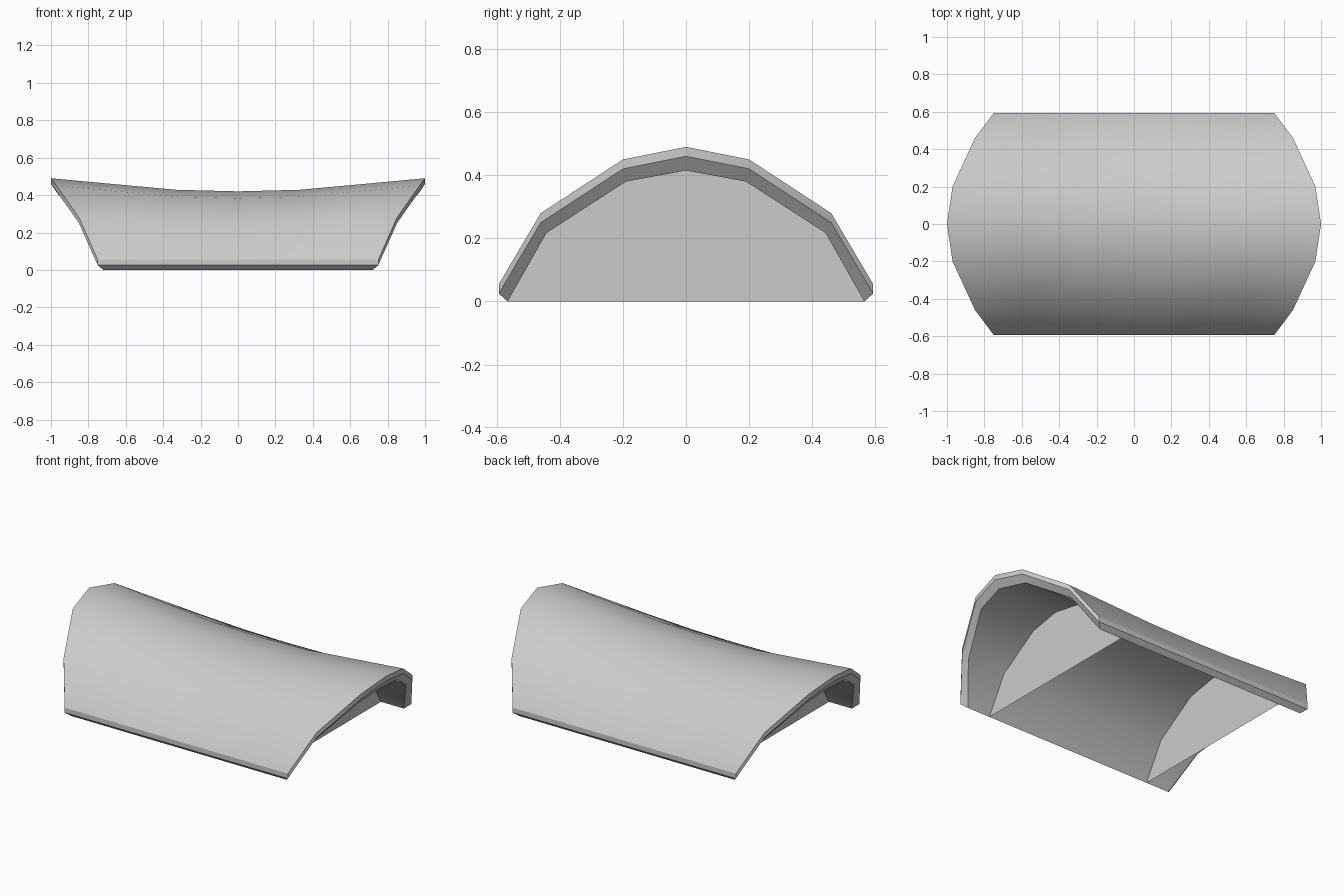
import bpy, bmesh

if "Cube" in bpy.data.objects:
    bpy.data.objects.remove(bpy.data.objects["Cube"])

# Half cross-sections, ridge to eave: (end x, y, end z, middle z)
OUTER = [(1.0, 0.0, 0.49, 0.42), (0.97, 0.20, 0.45, 0.383),
         (0.85, 0.46, 0.28, 0.25), (0.75, 0.593, 0.055, 0.055)]
INNER = [(0.97, 0.0, 0.415), (0.94, 0.19, 0.38),
         (0.82, 0.442, 0.217), (0.72, 0.565, 0.0)]
STATIONS = [-1, -0.66, -0.33, 0, 0.33, 0.66, 1]
SAG = {0: 0.0, 0.33: 0.12, 0.66: 0.55, 1: 1.0}
RIM = 0.03


def mirrored(half):
    """Full section from -y to +y."""
    return [(p[0], -p[1], *p[2:]) for p in half[:0:-1]] + list(half)


def make_object(name, bm):
    mesh = bpy.data.meshes.new(name)
    bmesh.ops.recalc_face_normals(bm, faces=bm.faces)
    bm.to_mesh(mesh)
    bm.free()
    ob = bpy.data.objects.new(name, mesh)
    bpy.context.collection.objects.link(ob)
    return ob


# Saddle-shaped canopy: sagging outer skin, straight inner vault, bevelled rim
bm = bmesh.new()
outer = [[bm.verts.new((t * x, y, zm + (ze - zm) * SAG[abs(t)])) for t in STATIONS]
         for x, y, ze, zm in mirrored(OUTER)]
inner = [[bm.verts.new((t * x, y, z)) for t in STATIONS]
         for x, y, z in mirrored(INNER)]


def skin(grid):
    for a, b in zip(grid, grid[1:]):
        for i in range(len(a) - 1):
            bm.faces.new((a[i], a[i + 1], b[i + 1], b[i]))


def border(grid):
    return (grid[0][:-1] + [r[-1] for r in grid[:-1]]
            + grid[-1][:0:-1] + [r[0] for r in grid[:0:-1]])


skin(outer)
skin(inner)
top_ring = border(outer)
mid_ring = [bm.verts.new((v.co.x, v.co.y, v.co.z - RIM)) for v in top_ring]
low_ring = border(inner)
n = len(top_ring)
for a, b in ((top_ring, mid_ring), (mid_ring, low_ring)):
    for i in range(n):
        j = (i + 1) % n
        bm.faces.new((a[i], a[j], b[j], b[i]))
canopy = make_object("canopy", bm)
bpy.context.view_layer.objects.active = canopy
canopy.select_set(True)
bpy.ops.object.shade_smooth_by_angle(angle=0.52)

# Flat end walls set back beneath the overhangs
for name, x in (("right_end_wall", 0.565), ("left_end_wall", -0.565)):
    bm = bmesh.new()
    bm.faces.new([bm.verts.new((x, y, z)) for _, y, z in mirrored(INNER)])
    wall = make_object(name, bm)
    if (wall.data.polygons[0].normal.x > 0) != (x > 0):
        wall.data.flip_normals()
